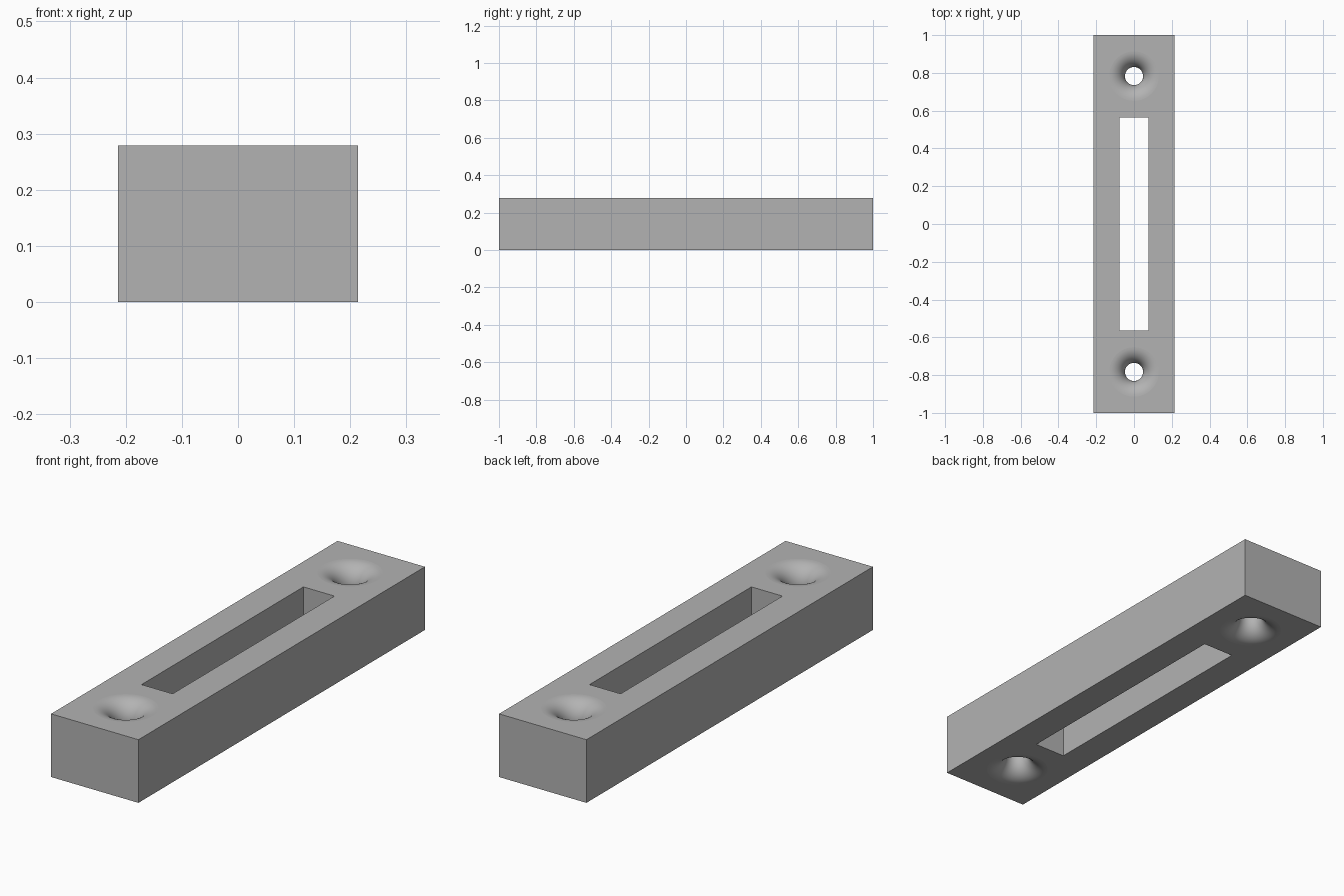
import bpy, bmesh, math

cube = bpy.data.objects.get("Cube")
if cube:
    bpy.data.objects.remove(cube, do_unlink=True)

WIDTH, LENGTH, HEIGHT = 0.427, 2.0, 0.279
SLOT_WIDTH, SLOT_LENGTH = 0.152, 1.13
HOLE_Y, HOLE_R, FILLET = 0.783, 0.048, 0.083
SEGMENTS, STEPS = 64, 12

grey = bpy.data.materials.new("plain grey")
grey.use_nodes = True
colour = (0.45, 0.45, 0.45, 1)
grey.diffuse_color = colour
grey.node_tree.nodes["Principled BSDF"].inputs["Base Color"].default_value = colour


def add_object(name, bm):
    bmesh.ops.recalc_face_normals(bm, faces=bm.faces)
    mesh = bpy.data.meshes.new(name)
    bm.to_mesh(mesh)
    bm.free()
    mesh.materials.append(grey)
    obj = bpy.data.objects.new(name, mesh)
    bpy.context.collection.objects.link(obj)
    return obj


def box(name, sx, sy, sz):
    bm = bmesh.new()
    bmesh.ops.create_cube(bm, size=1)
    bmesh.ops.scale(bm, vec=(sx, sy, sz), verts=bm.verts)
    bmesh.ops.translate(bm, vec=(0, 0, HEIGHT / 2), verts=bm.verts)
    return add_object(name, bm)


def flared_hole(name, y):
    """Round hole whose two mouths are rounded over, as a lathed solid."""
    rim = HOLE_R + FILLET
    angles = [math.pi / 2 * i / STEPS for i in range(STEPS + 1)]
    lower = [(rim - FILLET * math.sin(a), FILLET * (1 - math.cos(a))) for a in angles]
    lower.insert(0, (rim, -0.1))
    profile = lower + [(r, HEIGHT - z) for r, z in reversed(lower)]
    bm = bmesh.new()
    rings = []
    for r, z in profile:
        turns = [math.tau * i / SEGMENTS for i in range(SEGMENTS)]
        rings.append([bm.verts.new((r * math.cos(t), y + r * math.sin(t), z)) for t in turns])
    for a, b in zip(rings, rings[1:]):
        for i in range(SEGMENTS):
            j = (i + 1) % SEGMENTS
            bm.faces.new((a[i], a[j], b[j], b[i]))
    bm.faces.new(rings[0])
    bm.faces.new(rings[-1])
    return add_object(name, bm)


# Solid bar, then the long slot and the two screw holes cut through it
bar = box("slotted_bar", WIDTH, LENGTH, HEIGHT)
cutters = [
    box("slot_cutter", SLOT_WIDTH, SLOT_LENGTH, HEIGHT * 2),
    flared_hole("front_hole_cutter", -HOLE_Y),
    flared_hole("back_hole_cutter", HOLE_Y),
]
bpy.context.view_layer.objects.active = bar
for cutter in cutters:
    mod = bar.modifiers.new(cutter.name, "BOOLEAN")
    mod.operation = "DIFFERENCE"
    mod.solver = "EXACT"
    mod.object = cutter
    bpy.ops.object.modifier_apply(modifier=mod.name)
for cutter in cutters:
    bpy.data.objects.remove(cutter, do_unlink=True)

# Only the small curved faces in the holes are smooth
for face in bar.data.polygons:
    face.use_smooth = face.area < 0.01
